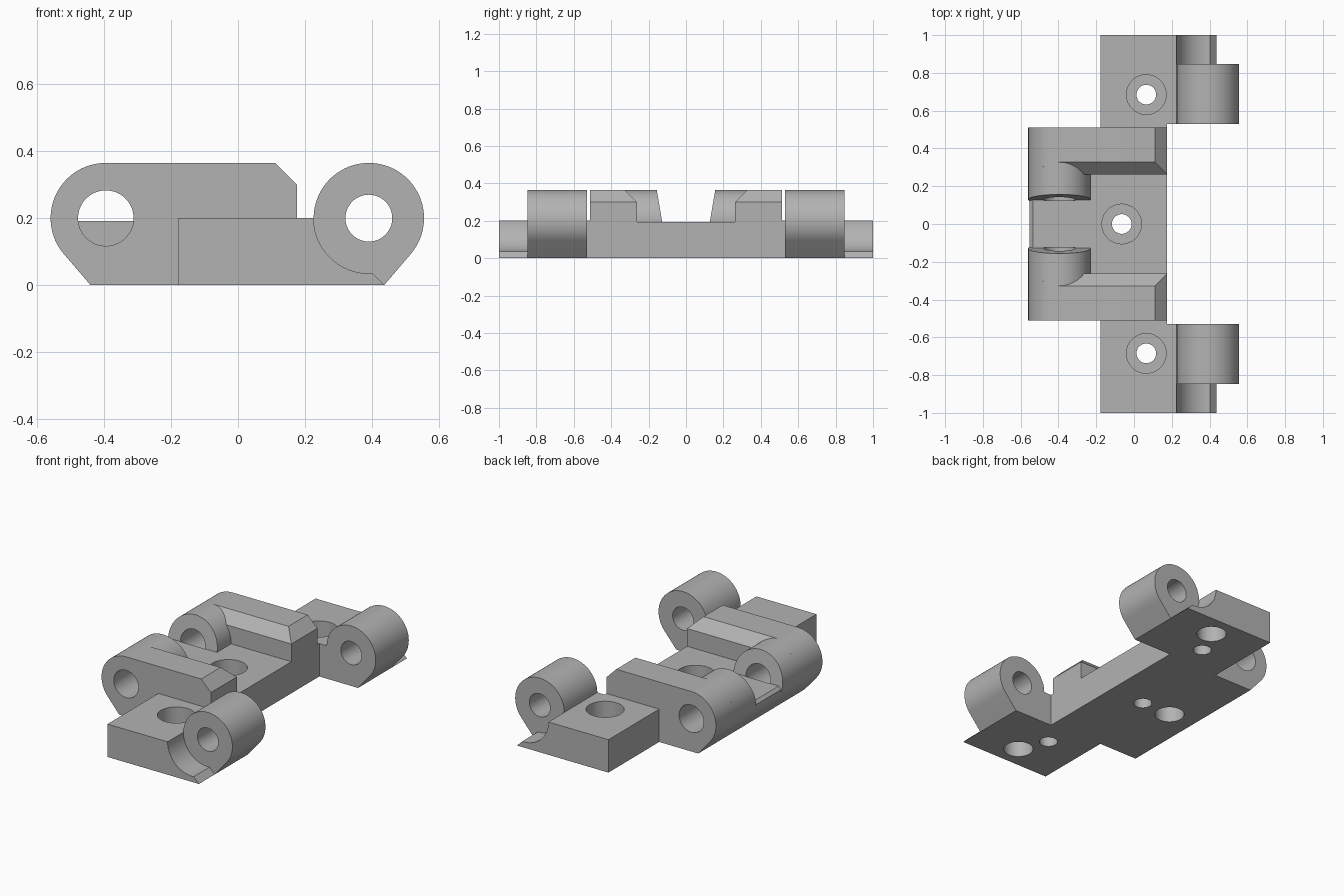
import bpy, bmesh
from math import sin, cos, radians, acos, atan2, hypot, degrees
from mathutils import Vector, Matrix

cube = bpy.data.objects.get("Cube")
if cube:
    bpy.data.objects.remove(cube, do_unlink=True)

grey = bpy.data.materials.new("plain_grey")
grey.use_nodes = True
colour = (0.45, 0.45, 0.45, 1)
grey.diffuse_color = colour
grey.node_tree.nodes["Principled BSDF"].inputs["Base Color"].default_value = colour

# Shared sizes
AXIS_Z, BARREL_R, TOP = 0.2, 0.165, 0.365
LEFT_X, RIGHT_X = -0.395, 0.391
FLOOR_Z, PLATE_L, PLATE_R = 0.192, -0.178, 0.176
FOOT = 0.046                      # barrel axis to the end of the foot
END_ANGLE = degrees(atan2(AXIS_Z, FOOT) - acos(BARREL_R / hypot(AXIS_Z, FOOT)))


def arc(cx, start, end, steps=48):
    """Points of a barrel outline in the xz plane, angles in degrees."""
    angles = [radians(start + (end - start) * i / steps) for i in range(steps + 1)]
    return [(cx + BARREL_R * cos(a), AXIS_Z + BARREL_R * sin(a)) for a in angles]


def finish(bm, name):
    bmesh.ops.recalc_face_normals(bm, faces=bm.faces)
    mesh = bpy.data.meshes.new(name)
    bm.to_mesh(mesh)
    bm.free()
    obj = bpy.data.objects.new(name, mesh)
    bpy.context.collection.objects.link(obj)
    mesh.materials.append(grey)
    return obj


def extrude(name, profile, y0, y1, cut=None):
    """Extrude an xz profile along y; cut = (point, normal) trims one side."""
    bm = bmesh.new()
    face = bm.faces.new([bm.verts.new((x, y0, z)) for x, z in profile])
    moved = bmesh.ops.extrude_face_region(bm, geom=[face])["geom"]
    verts = [g for g in moved if isinstance(g, bmesh.types.BMVert)]
    bmesh.ops.translate(bm, verts=verts, vec=(0, y1 - y0, 0))
    if cut:
        geom = bm.verts[:] + bm.edges[:] + bm.faces[:]
        bmesh.ops.bisect_plane(bm, geom=geom, plane_co=cut[0], plane_no=cut[1],
                               clear_outer=True)
        rim = [e for e in bm.edges if e.is_boundary]
        bmesh.ops.holes_fill(bm, edges=rim)
    return finish(bm, name)


def rod(start, end, radius):
    """Cylindrical cutter between two points."""
    start, end = Vector(start), Vector(end)
    axis = end - start
    turn = axis.to_track_quat("Z", "Y").to_matrix().to_4x4()
    bm = bmesh.new()
    bmesh.ops.create_cone(bm, cap_ends=True, segments=64, radius1=radius,
                          radius2=radius, depth=axis.length,
                          matrix=Matrix.Translation((start + end) / 2) @ turn)
    cutter = finish(bm, "cutter")
    cutter.hide_render = True
    return cutter


def drill(obj, *holes):
    """Subtract each (start, end, radius) hole."""
    for hole in holes:
        cutter = rod(*hole)
        mod = obj.modifiers.new("hole", "BOOLEAN")
        mod.operation, mod.solver, mod.object = "DIFFERENCE", "EXACT", cutter
        graph = bpy.context.evaluated_depsgraph_get()
        mesh = bpy.data.meshes.new_from_object(obj.evaluated_get(graph))
        obj.modifiers.clear()
        obj.data = mesh
        bpy.data.objects.remove(cutter, do_unlink=True)
    return obj


def screw_hole(x, y):
    return [((x, y, -0.1), (x, y, 0.5), 0.052), ((x, y, 0.08), (x, y, 0.5), 0.105)]


def blind_hole(x, y):
    return ((x, y, -0.1), (x, y, 0.14), 0.084)


def pin_hole(x, y0, y1, radius):
    return ((x, y0, AXIS_Z), (x, y1, AXIS_Z), radius)


parts = []
left_foot, right_foot = (LEFT_X - FOOT, 0), (RIGHT_X + FOOT, 0)

# Low centre body between the arms
outline = [left_foot, (PLATE_R, 0), (PLATE_R, FLOOR_Z), (-0.535, FLOOR_Z), (-0.552, 0.175)]
outline += arc(LEFT_X, 195, 180 + END_ANGLE, 12)
body = extrude("centre_body", outline, -0.27, 0.27)
parts.append(drill(body, *screw_hole(-0.065, 0), blind_hole(-0.265, 0),
                   pin_hole(LEFT_X, 0.125, 0.6, 0.083),
                   pin_hole(LEFT_X, -0.125, -0.6, 0.083)))

arm_outline = [left_foot, (PLATE_R, 0), (PLATE_R, 0.3), (0.111, TOP)]
arm_outline += arc(LEFT_X, 90, 180 + END_ANGLE)
knuckle_outline = [(PLATE_L, 0), right_foot] + arc(RIGHT_X, -END_ANGLE, 180)
knuckle_outline += [(PLATE_L, AXIS_Z)]
scoop_outline = [(PLATE_L, 0), right_foot, (RIGHT_X + 0.011, 0.035)]
scoop_outline += arc(RIGHT_X, 270, 180) + [(PLATE_L, AXIS_Z)]
strip_outline = [(PLATE_L, 0), (PLATE_R, 0), (PLATE_R, AXIS_Z), (PLATE_L, AXIS_Z)]

for side, s in (("front", -1), ("back", 1)):
    # Tall arm with a bevelled inner top edge
    arm = extrude(side + "_arm", arm_outline, s * 0.262, s * 0.512,
                  ((0, s * 0.262, 0.3), (0, -s, 1)))
    parts.append(drill(arm, pin_hole(LEFT_X, s * 0.05, s * 0.6, 0.083)))

    # Inner barrel with a slanted end
    barrel = extrude(side + "_inner_barrel", arc(LEFT_X, 0, 360, 96)[:-1],
                     s * 0.06, s * 0.34, ((0, s * 0.127, FLOOR_Z), (0, -s, 0.17)))
    parts.append(drill(barrel, pin_hole(LEFT_X, s * 0.125, s * 0.6, 0.083)))

    # Plate strip joining the arm to the outer knuckle
    parts.append(extrude(side + "_plate_strip", strip_outline, s * 0.5, s * 0.532))

    # Outer knuckle with its share of the plate
    knuckle = extrude(side + "_outer_knuckle", knuckle_outline, s * 0.53, s * 0.848)
    parts.append(drill(knuckle, *screw_hole(0.065, s * 0.685), blind_hole(0.143, s * 0.86),
                       pin_hole(RIGHT_X, s * 0.4, s * 1.1, 0.07)))

    # Scooped plate end
    end = extrude(side + "_scooped_end", scoop_outline, s * 0.848, s)
    parts.append(drill(end, blind_hole(0.143, s * 0.86)))

# Smooth the round faces and keep the edges crisp
bpy.ops.object.select_all(action="DESELECT")
for part in parts:
    part.select_set(True)
bpy.context.view_layer.objects.active = parts[0]
bpy.ops.object.shade_smooth_by_angle(angle=radians(30))
